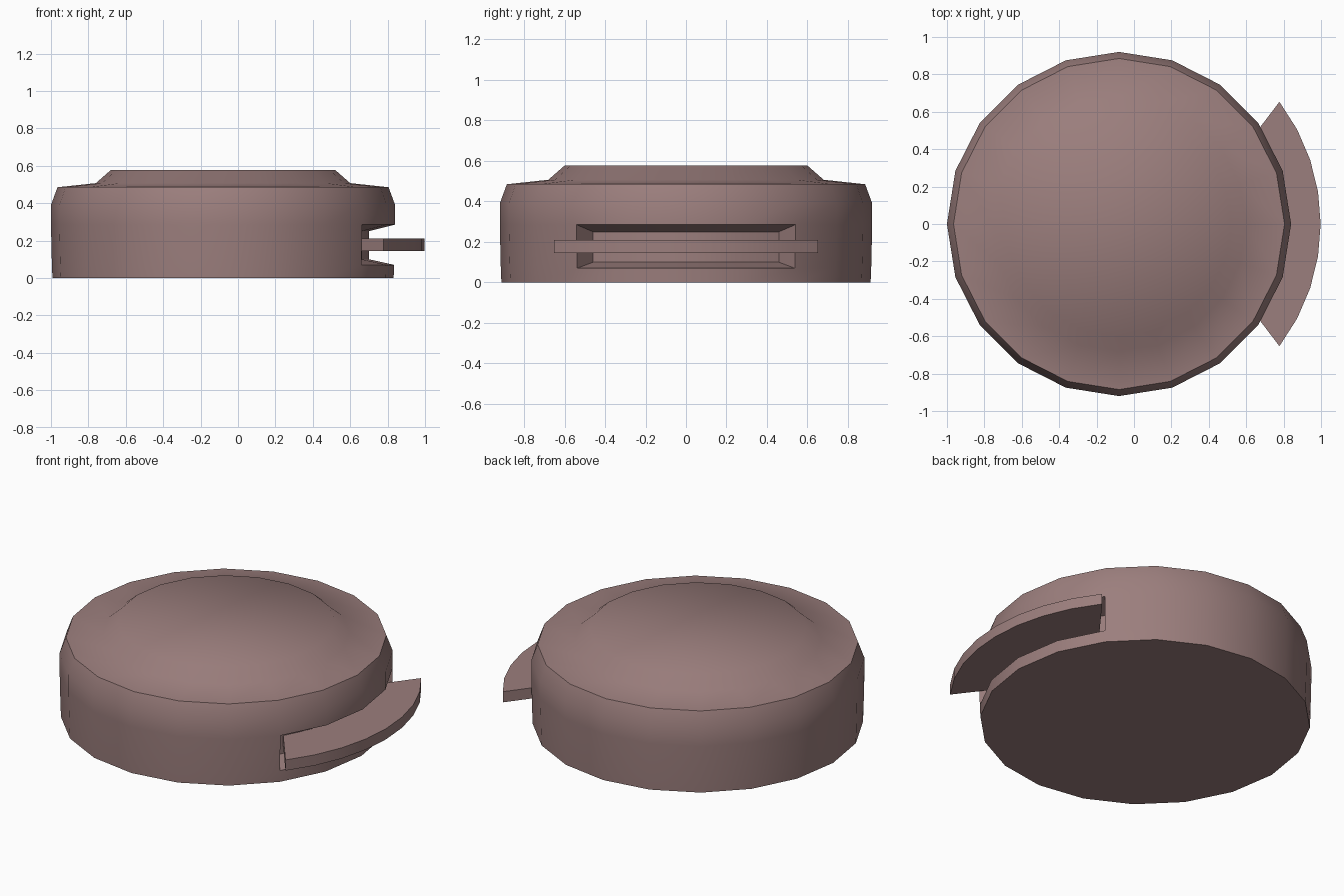
import bpy, bmesh
from math import sin, cos, radians

if "Cube" in bpy.data.objects:
    bpy.data.objects.remove(bpy.data.objects["Cube"])

CX = -0.08   # axis of the round body
N = 20


def polar(bm, r, deg, z):
    a = radians(deg)
    return bm.verts.new((CX + r * cos(a), r * sin(a), z))


def finish(bm, name, angle):
    bmesh.ops.recalc_face_normals(bm, faces=bm.faces)
    mesh = bpy.data.meshes.new(name)
    bm.to_mesh(mesh)
    bm.free()
    ob = bpy.data.objects.new(name, mesh)
    bpy.context.collection.objects.link(ob)
    mat = bpy.data.materials.get("dusty_rose") or bpy.data.materials.new("dusty_rose")
    mat.diffuse_color = (0.33, 0.21, 0.205, 1)
    mat.use_nodes = True
    mat.node_tree.nodes["Principled BSDF"].inputs["Base Color"].default_value = mat.diffuse_color
    mesh.materials.append(mat)
    bpy.ops.object.select_all(action='DESELECT')
    ob.select_set(True)
    bpy.context.view_layer.objects.active = ob
    bpy.ops.object.shade_smooth_by_angle(angle=radians(angle))


# Round body: lathed profile, with a recessed slot over four sides facing +x
profile = [(0.912, 0), (0.915, 0.07), (0.92, 0.285), (0.92, 0.39),
           (0.885, 0.485), (0.68, 0.507), (0.60, 0.577)]
SLOT_BAND = 1
slot_sides = [N - 2, N - 1, 0, 1]
bm = bmesh.new()
rings = [[polar(bm, r, 360 * i / N, z) for i in range(N)] for r, z in profile]
for k in range(len(rings) - 1):
    lo, hi = rings[k], rings[k + 1]
    for i in range(N):
        if k == SLOT_BAND and i in slot_sides:
            continue
        j = (i + 1) % N
        bm.faces.new((lo[i], lo[j], hi[j], hi[i]))
bm.faces.new(rings[0])
bm.faces.new(rings[-1])

# Slot interior: tapered floor, ceiling, back wall and end walls
columns = []
for s in range(-2, 3):
    i = s % N
    low, high = (polar(bm, 0.78, 18 * s, z) for z in (0.10, 0.25))
    columns.append((rings[SLOT_BAND][i], low, high, rings[SLOT_BAND + 1][i]))
for a, b in zip(columns, columns[1:]):
    for k in range(3):
        bm.faces.new((a[k], b[k], b[k + 1], a[k + 1]))
for end in (columns[0], columns[-1]):
    bm.faces.new(end)
finish(bm, "body", 50)

# Curved blade sticking out of the slot
bm = bmesh.new()
sections = []
for s in range(-4, 5):
    outer, inner = 37.3 * s / 4, 31 * s / 4
    sections.append([polar(bm, 0.775, inner, 0.145), polar(bm, 1.078, outer, 0.145),
                     polar(bm, 1.078, outer, 0.21), polar(bm, 0.775, inner, 0.21)])
for a, b in zip(sections, sections[1:]):
    for k in range(4):
        m = (k + 1) % 4
        bm.faces.new((a[k], b[k], b[m], a[m]))
bm.faces.new(sections[0])
bm.faces.new(sections[-1])
finish(bm, "curved_blade", 30)
